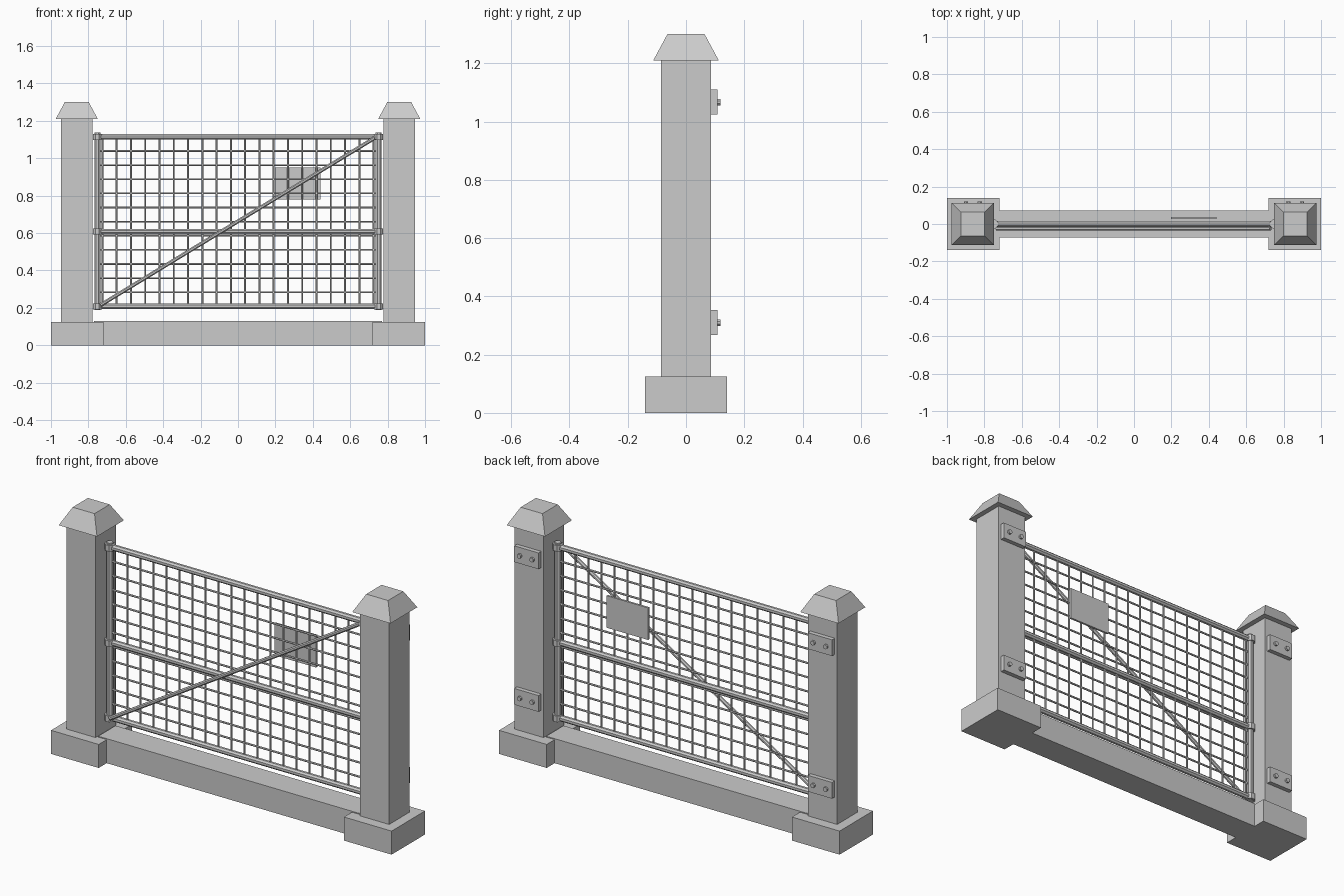
import bpy
import bmesh
from math import pi
from mathutils import Vector, Matrix

if "Cube" in bpy.data.objects:
    bpy.data.objects.remove(bpy.data.objects["Cube"], do_unlink=True)

# Single plain grey
grey = bpy.data.materials.new("plain grey")
grey.use_nodes = True
COLOUR = (0.6, 0.6, 0.6, 1)
grey.diffuse_color = COLOUR
grey.node_tree.nodes["Principled BSDF"].inputs["Base Color"].default_value = COLOUR


def finish(name, bm):
    mesh = bpy.data.meshes.new(name)
    bm.to_mesh(mesh)
    bm.free()
    mesh.materials.append(grey)
    obj = bpy.data.objects.new(name, mesh)
    bpy.context.collection.objects.link(obj)
    return obj


def add_box(bm, lo, hi):
    lo, hi = Vector(lo), Vector(hi)
    size = Matrix.Diagonal((hi - lo).to_4d())
    size[3][3] = 1
    bmesh.ops.create_cube(bm, size=1, matrix=Matrix.Translation((lo + hi) / 2) @ size)


def add_rod(bm, a, b, radius, sides=8, top=None):
    """Straight prism from a to b with a flat side facing the front."""
    a, b = Vector(a), Vector(b)
    turn = (b - a).to_track_quat("Z", "Y").to_matrix().to_4x4()
    bmesh.ops.create_cone(
        bm, cap_ends=True, segments=sides, radius1=radius,
        radius2=radius if top is None else top, depth=(b - a).length,
        matrix=Matrix.Translation((a + b) / 2) @ turn @ Matrix.Rotation(pi / sides, 4, "Z"))


def box(name, lo, hi):
    bm = bmesh.new()
    add_box(bm, lo, hi)
    return finish(name, bm)


def rod(name, a, b, radius, sides=8, top=None):
    bm = bmesh.new()
    add_rod(bm, a, b, radius, sides, top)
    return finish(name, bm)


POST_X = 0.862
STILE_X = 0.752
RAILS = {"bottom": 0.208, "middle": 0.608, "top": 1.114}
HINGES = {"lower": 0.31, "upper": 1.067}

# Ground sill between the posts
box("sill", (-0.77, -0.073, 0), (0.77, 0.073, 0.13))

for side, s in (("right", -1), ("left", 1)):
    # Footing, post and tapered cap
    px, fx = s * POST_X, s * 0.86
    box(side + "_footing", (fx - 0.14, -0.14, 0), (fx + 0.14, 0.14, 0.125))
    box(side + "_post", (px - 0.085, -0.085, 0.125), (px + 0.085, 0.085, 1.21))
    diag = 2 ** 0.5
    rod(side + "_post_cap", (px, 0, 1.21), (px, 0, 1.3), 0.1125 * diag, 4, 0.064 * diag)

    # Bolted plates on the rear of the post
    for level, z in HINGES.items():
        bm = bmesh.new()
        add_box(bm, (px - 0.071, 0.085, z - 0.043), (px + 0.071, 0.108, z + 0.043))
        for dx in (-0.037, 0.037):
            add_rod(bm, (px + dx, 0.1, z), (px + dx, 0.119, z), 0.012)
        finish(f"{side}_{level}_bolted_plate", bm)

    # Gate stile with a collar at each rail
    sx = s * STILE_X
    rod(side + "_stile", (sx, 0, 0.19), (sx, 0, 1.138), 0.017)
    for level, z in RAILS.items():
        rod(f"{side}_{level}_collar", (sx, 0, z - 0.016), (sx, 0, z + 0.016), 0.026)

# Gate rails
for level, z in RAILS.items():
    rod(level + "_rail", (-STILE_X, 0, z), (STILE_X, 0, z), 0.016)

# Wire mesh infill
bm = bmesh.new()
for i in range(20):
    x = -0.725 + i * 1.45 / 19
    add_rod(bm, (x, 0, RAILS["bottom"]), (x, 0, RAILS["top"]), 0.005, 6)
for i in range(1, 12):
    z = RAILS["bottom"] + i * (RAILS["top"] - RAILS["bottom"]) / 12
    add_rod(bm, (-STILE_X, 0, z), (STILE_X, 0, z), 0.005, 6)
finish("wire_mesh", bm)

# Diagonal brace on the front
rod("diagonal_brace", (-0.735, -0.024, 0.215), (0.73, -0.024, 1.108), 0.011)

# Blank sign on the rear
box("sign_plate", (0.197, 0.026, 0.78), (0.44, 0.037, 0.95))
